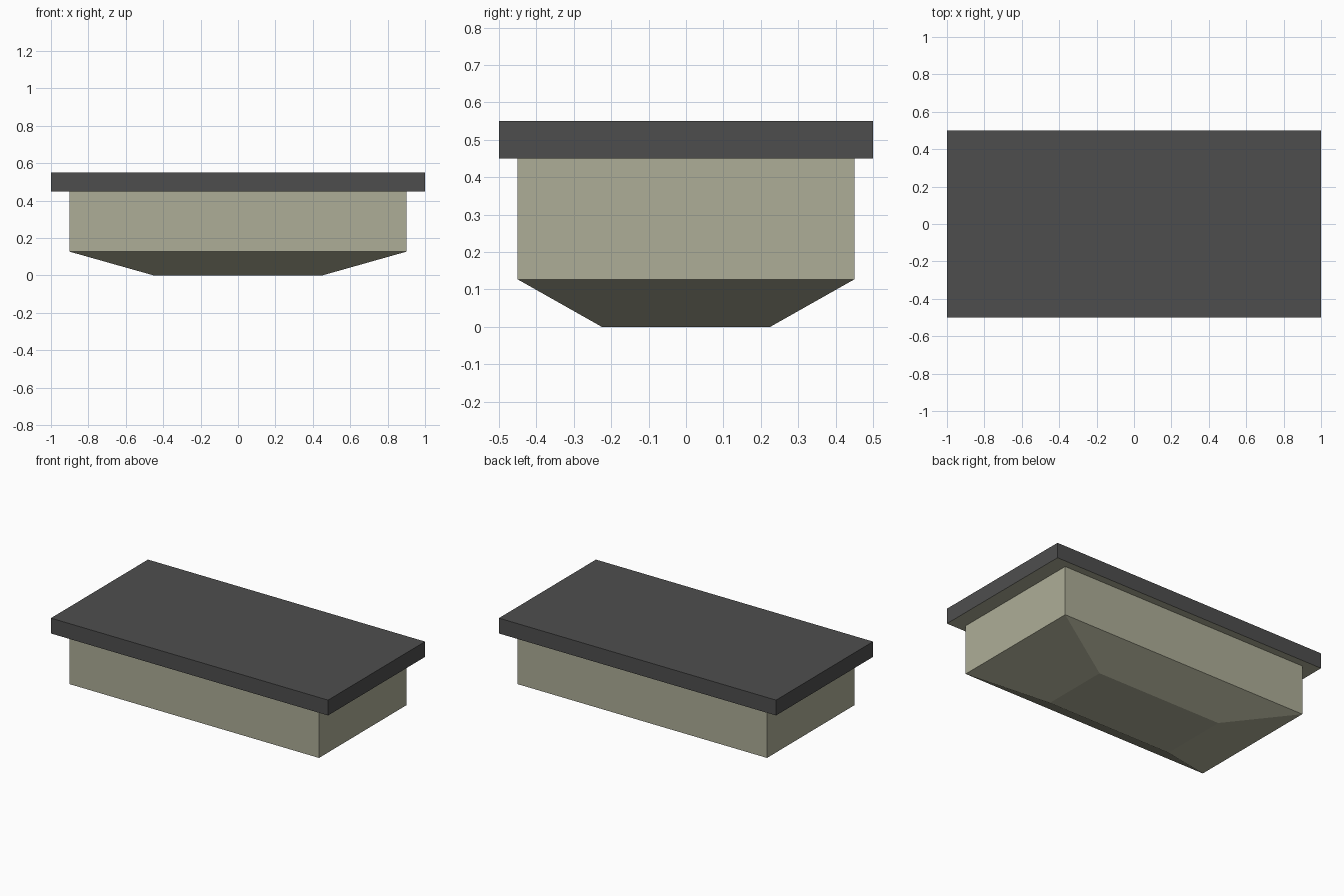
import bpy
import bmesh

if "Cube" in bpy.data.objects:
    bpy.data.objects.remove(bpy.data.objects["Cube"])


def make_material(name, rgb):
    mat = bpy.data.materials.new(name)
    mat.diffuse_color = (*rgb, 1.0)
    mat.use_nodes = True
    mat.node_tree.nodes["Principled BSDF"].inputs["Base Color"].default_value = mat.diffuse_color
    return mat


beige = make_material("khaki_beige", (0.42, 0.42, 0.31))
charcoal = make_material("charcoal", (0.076, 0.076, 0.076))


def stacked_rects(name, levels, materials, cap_top=True):
    """Loft rectangles given as (half_x, half_y, z), capped at the ends."""
    bm = bmesh.new()
    rings = [[bm.verts.new((sx * hx, sy * hy, z))
              for sx, sy in ((-1, -1), (1, -1), (1, 1), (-1, 1))]
             for hx, hy, z in levels]
    for low, high in zip(rings, rings[1:]):
        for i in range(4):
            j = (i + 1) % 4
            bm.faces.new((low[i], low[j], high[j], high[i]))
    bm.faces.new(rings[0][::-1])
    if cap_top:
        bm.faces.new(rings[-1])
    bm.normal_update()
    mesh = bpy.data.meshes.new(name)
    bm.to_mesh(mesh)
    bm.free()
    for mat in materials:
        mesh.materials.append(mat)
    obj = bpy.data.objects.new(name, mesh)
    bpy.context.collection.objects.link(obj)
    return obj


# Box body with a tapered underside, open where it meets the lid
stacked_rects("tapered_body",
              [(0.45, 0.225, 0.0), (0.90, 0.45, 0.127), (0.90, 0.45, 0.45)],
              [beige], cap_top=False)

# Overhanging lid slab, with its underside in the body colour
lid = stacked_rects("lid_slab", [(1.0, 0.5, 0.45), (1.0, 0.5, 0.55)],
                    [charcoal, beige])
for face in lid.data.polygons:
    face.material_index = 1 if face.normal.z < -0.5 else 0
